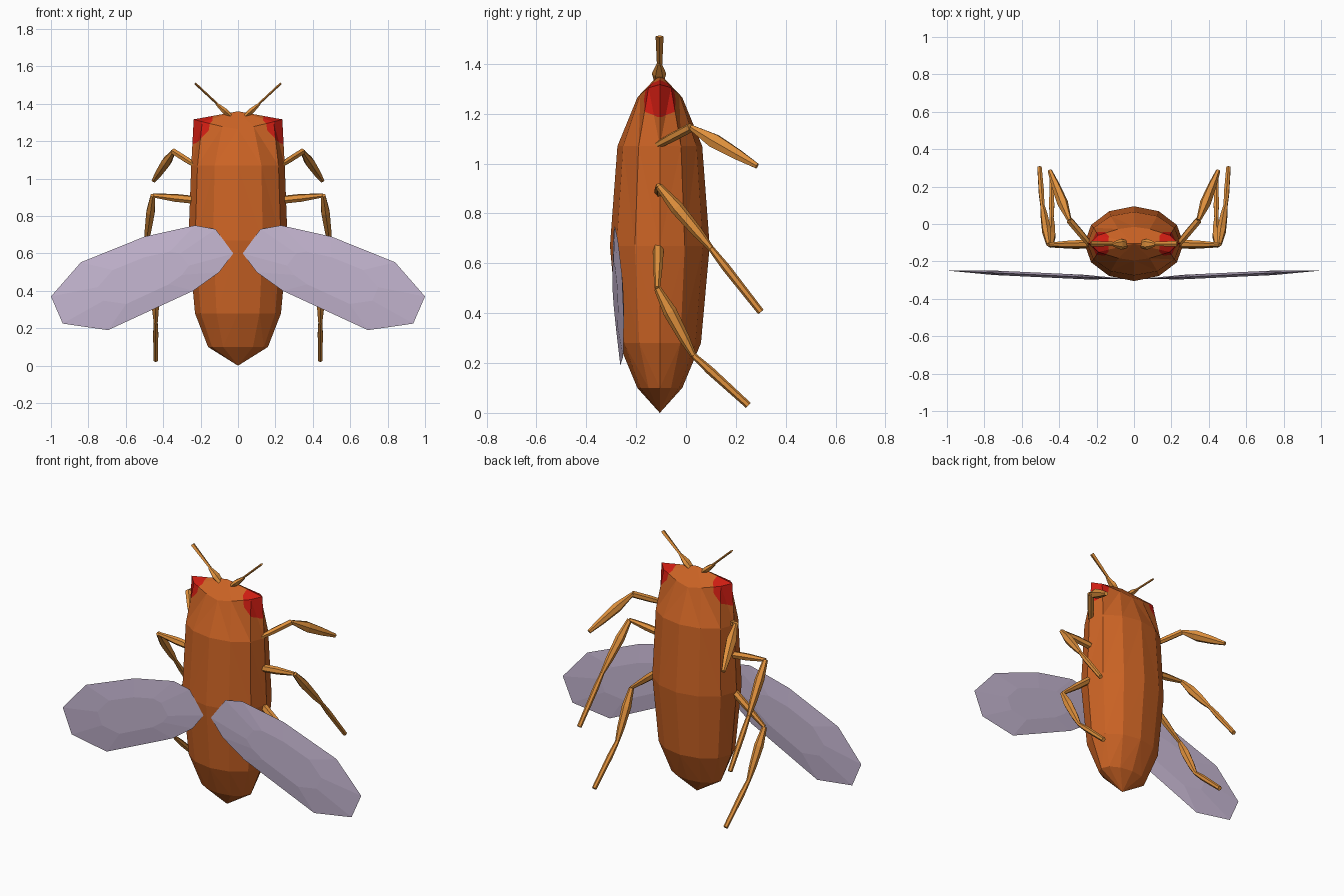
import bpy, bmesh, math
from mathutils import Vector

if "Cube" in bpy.data.objects:
    bpy.data.objects.remove(bpy.data.objects["Cube"])


def material(name, rgb):
    m = bpy.data.materials.new(name)
    m.diffuse_color = (*rgb, 1)
    m.use_nodes = True
    m.node_tree.nodes["Principled BSDF"].inputs["Base Color"].default_value = m.diffuse_color
    return m


SHELL = material("burnt_orange", (0.60, 0.125, 0.018))
LIMB = material("amber", (0.74, 0.28, 0.045))
WING = material("pale_lavender", (0.56, 0.47, 0.64))
EYE = material("red", (0.62, 0.012, 0.006))


def finish(bm, name, *mats):
    bmesh.ops.recalc_face_normals(bm, faces=bm.faces[:])
    me = bpy.data.meshes.new(name)
    bm.to_mesh(me)
    bm.free()
    for m in mats:
        me.materials.append(m)
    ob = bpy.data.objects.new(name, me)
    bpy.context.collection.objects.link(ob)
    return ob


def bridge(bm, a, b):
    n = len(a)
    for i in range(n):
        bm.faces.new((a[i], a[(i + 1) % n], b[(i + 1) % n], b[i]))


# Body: stacked oval rings, the top one pinched into a sideways ridge
YC = -0.105
bm = bmesh.new()
rings = []
for z, rx, ry, power, lift in [(0.10, 0.16, 0.09, 1, 0), (0.28, 0.23, 0.165, 1, 0),
                               (0.67, 0.265, 0.20, 1, 0), (1.07, 0.25, 0.17, 1, 0),
                               (1.265, 0.237, 0.09, 1.5, 0.052)]:
    ring = []
    for i in range(12):
        a = i * math.tau / 12
        c, s = math.cos(a), math.sin(a)
        x = math.copysign(abs(c) ** power, c)
        ring.append(bm.verts.new((rx * x, YC + ry * s, z + lift * abs(x) ** 1.3)))
    rings.append(ring)
for a, b in zip(rings, rings[1:]):
    bridge(bm, a, b)
for ring, z in ((rings[0], 0), (rings[-1], 1.36)):
    pole = bm.verts.new((0, YC, z))
    for i in range(12):
        bm.faces.new((ring[i], ring[(i + 1) % 12], pole))
bmesh.ops.triangulate(bm, faces=bm.faces[:])

# Eyes: rounded patches cut into the upper corners of the body
for s in (-1, 1):
    centre = Vector((s * 0.235, YC, 1.29))
    inside = bm.faces[:]
    planes = []
    for elev in (0, -35, -70):
        for k in range(8):
            e, a = math.radians(elev), k * math.tau / 8
            n = Vector((math.cos(e) * math.cos(a), math.cos(e) * math.sin(a), math.sin(e)))
            geom = inside + list({v for f in inside for v in f.verts}) \
                + list({ed for f in inside for ed in f.edges})
            co = centre + n * 0.1
            bmesh.ops.bisect_plane(bm, geom=geom, dist=1e-5, plane_co=co, plane_no=n)
            planes.append((co, n))
            inside = [f for f in bm.faces if all(
                (f.calc_center_median() - p).dot(q) < 0 for p, q in planes)]
    for f in inside:
        f.material_index = 1
finish(bm, "body_with_eyes", SHELL, EYE)


# Tapered limb piece: square-ish spindle through stations (t, width, depth)
def spindle(bm, p, q, stations, sides=6, hint=(0, 1, 0)):
    p, q = Vector(p), Vector(q)
    d = (q - p).normalized()
    u = Vector(hint)
    u = (u - d * u.dot(d)).normalized()
    w = d.cross(u)
    loops = []
    for t, wu, ww in stations:
        loops.append([bm.verts.new(p.lerp(q, t) + u * wu * math.cos(i * math.tau / sides)
                                   + w * ww * math.sin(i * math.tau / sides))
                      for i in range(sides)])
    for a, b in zip(loops, loops[1:]):
        bridge(bm, a, b)
    bm.faces.new(loops[0])
    bm.faces.new(loops[-1])


THIGH = [(0, 0.014, 0.014), (0.35, 0.028, 0.026), (0.75, 0.022, 0.02), (1, 0.012, 0.012)]
SHIN = [(0, 0.012, 0.012), (0.3, 0.017, 0.016), (1, 0.014, 0.013)]
HIP = [(0, 0.022, 0.022), (0.5, 0.022, 0.02), (1, 0.011, 0.011)]
PADDLE = [(0, 0.012, 0.012), (0.35, 0.033, 0.028), (0.7, 0.025, 0.022), (1, 0.012, 0.012)]
SLIM = [(0, 0.012, 0.012), (0.5, 0.02, 0.018), (1, 0.02, 0.018)]

LEGS = {
    "upper_leg": ([(0.21, -0.14, 1.06), (0.345, 0.02, 1.145), (0.45, 0.285, 0.99)],
                  [SLIM, PADDLE]),
    "middle_leg": ([(0.22, -0.105, 0.885), (0.455, -0.11, 0.91), (0.49, 0.10, 0.66),
                    (0.505, 0.30, 0.405)], [HIP, THIGH, SHIN]),
    "lower_leg": ([(0.21, -0.11, 0.69), (0.445, -0.115, 0.50), (0.44, 0.03, 0.23),
                   (0.44, 0.25, 0.03)], [HIP, THIGH, SHIN]),
}
# Wing outline in x, z
OUTLINE = [(0.025, 0.60), (0.12, 0.73), (0.23, 0.75), (0.50, 0.69), (0.84, 0.553),
           (1.0, 0.37), (0.937, 0.225), (0.695, 0.19), (0.24, 0.40), (0.10, 0.50)]

for s, side in ((-1, "left"), (1, "right")):
    # Legs
    for name, (path, shapes) in LEGS.items():
        bm = bmesh.new()
        pts = [(s * x, y, z) for x, y, z in path]
        for a, b, shape in zip(pts, pts[1:], shapes):
            spindle(bm, a, b, shape, hint=(0, 0.3, 1) if shape is HIP else (0, 1, 0))
        finish(bm, f"{side}_{name}", LIMB)

    # Antenna: small bulb and flat stalk
    bm = bmesh.new()
    spindle(bm, (s * 0.035, -0.108, 1.33), (s * 0.115, -0.108, 1.40),
            [(0, 0.02, 0.012), (0.45, 0.029, 0.018), (1, 0.01, 0.008)])
    spindle(bm, (s * 0.09, -0.106, 1.38), (s * 0.23, -0.106, 1.51),
            [(0, 0.010, 0.006), (1, 0.016, 0.006)], 4)
    finish(bm, f"{side}_antenna", LIMB)

    # Wing: thin lens-shaped plate swept outwards and down
    bm = bmesh.new()

    def wing_loop(scale, dy):
        out = []
        for x, z in OUTLINE:
            x, z = 0.5 + (x - 0.5) * scale, 0.47 + (z - 0.47) * scale
            out.append(bm.verts.new((s * x, -0.296 + 0.047 * x + dy, z)))
        return out
    edge, front, back = wing_loop(1, 0), wing_loop(0.5, -0.012), wing_loop(0.5, 0.012)
    bridge(bm, edge, front)
    bridge(bm, edge, back)
    bm.faces.new(front)
    bm.faces.new(back)
    finish(bm, f"{side}_wing", WING)
